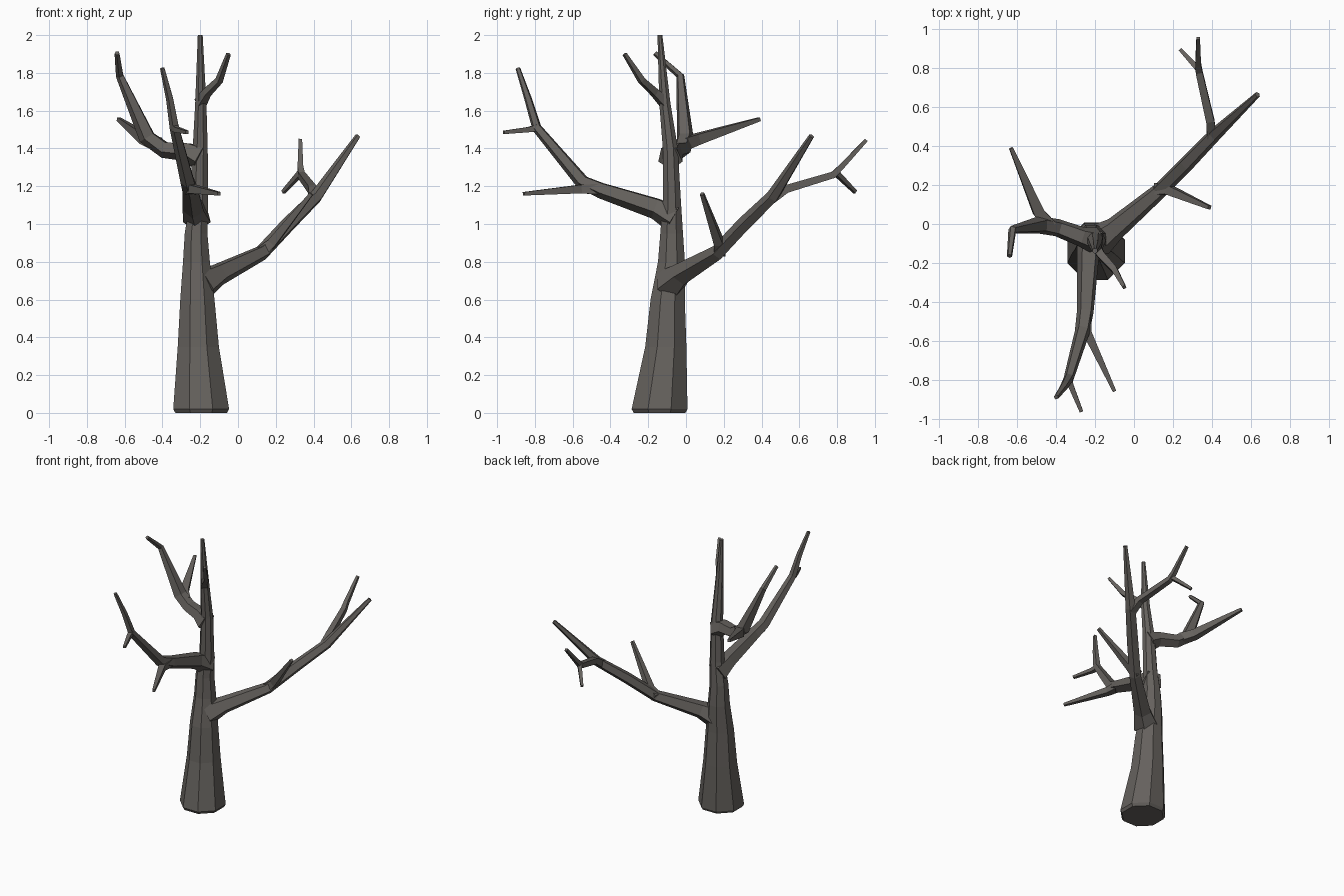
import bpy, bmesh, math
from mathutils import Vector

bark = bpy.data.materials.new("bark")
bark.diffuse_color = (0.13, 0.12, 0.11, 1)


def loft(name, rings):
    """Skin a list of equal-length rings into a closed flat-faced tube."""
    bm = bmesh.new()
    loops = [[bm.verts.new(p) for p in ring] for ring in rings]
    n = len(loops[0])
    for a, b in zip(loops, loops[1:]):
        for i in range(n):
            j = (i + 1) % n
            bm.faces.new((a[i], a[j], b[j], b[i]))
    bm.faces.new(loops[0][::-1])
    bm.faces.new(loops[-1])
    bmesh.ops.recalc_face_normals(bm, faces=bm.faces[:])
    me = bpy.data.meshes.new(name)
    bm.to_mesh(me)
    bm.free()
    me.materials.append(bark)
    ob = bpy.data.objects.new(name, me)
    bpy.context.collection.objects.link(ob)
    return ob


def limb(name, path, sides=4):
    """Tapered tube along (x, y, z, radius) points, rings square to the path."""
    pts = [Vector(p[:3]) for p in path]
    side = None
    rings = []
    for k, p in enumerate(pts):
        t = (pts[min(k + 1, len(pts) - 1)] - pts[max(k - 1, 0)]).normalized()
        ref = Vector((0, 0, 1)) if side is None else side
        side = (ref - t * ref.dot(t)).normalized()
        up = t.cross(side)
        r = path[k][3]
        rings.append([p + r * (side * math.cos(a) + up * math.sin(a))
                      for a in (2 * math.pi * (i + 0.5) / sides for i in range(sides))])
    return loft(name, rings)


# Trunk: level eight-sided rings (x, y, z, radius)
trunk = [(-.195, -.14, 0, .148), (-.195, -.14, .02, .16), (-.21, -.107, .35, .118),
         (-.215, -.097, .6, .098), (-.22, -.077, .8, .077), (-.222, -.076, .95, .065),
         (-.207, -.075, 1.12, .052), (-.2, -.083, 1.4, .043),
         (-.197, -.112, 1.64, .032), (-.2, -.138, 2, .014)]
loft("trunk", [[(x + r * math.cos(a), y + r * math.sin(a), z)
                for a in (math.pi * (i + .5) / 4 for i in range(8))]
               for x, y, z, r in trunk])

# Right rear bough with its twigs
limb("right_bough", [(-.19, -.09, .68, .09), (-.1, -.025, .735, .062), (.13, .17, .85, .042),
                     (.27, .31, 1.0, .041), (.415, .46, 1.145, .036), (.635, .665, 1.465, .015)], 5)
limb("right_lower_twig", [(.12, .18, .85, .042), (.18, .175, .9, .034), (.388, .085, 1.16, .014)])
limb("right_upper_twig", [(.40, .45, 1.13, .035), (.392, .53, 1.185, .03),
                          (.335, .78, 1.26, .025), (.33, .82, 1.3, .021), (.33, .955, 1.445, .013)])
limb("right_tip_twig", [(.335, .79, 1.275, .02), (.24, .895, 1.17, .013)])

# Front bough with its twigs
limb("front_bough", [(-.215, -.06, 1.03, .078), (-.235, -.16, 1.085, .06),
                     (-.25, -.45, 1.18, .045), (-.265, -.55, 1.225, .04),
                     (-.335, -.79, 1.51, .027), (-.36, -.835, 1.66, .021),
                     (-.4, -.89, 1.825, .013)], 5)
limb("front_lower_twig", [(-.25, -.46, 1.185, .04), (-.24, -.56, 1.185, .032),
                          (-.1, -.86, 1.16, .013)])
limb("front_tip_twig", [(-.335, -.785, 1.51, .026), (-.325, -.83, 1.5, .02),
                        (-.27, -.965, 1.485, .013)])

# Left bough with its twigs
limb("left_bough", [(-.2, -.085, 1.35, .07), (-.27, -.065, 1.385, .053),
                    (-.39, -.02, 1.395, .047), (-.48, -.005, 1.46, .047),
                    (-.625, -.03, 1.785, .022), (-.64, -.165, 1.905, .014)], 5)
limb("left_rear_twig", [(-.43, -.01, 1.425, .045), (-.49, .06, 1.45, .04),
                        (-.632, .39, 1.555, .014)])

# Small fork near the crown
limb("crown_twig", [(-.2, -.11, 1.64, .036), (-.165, -.165, 1.695, .027),
                    (-.1, -.235, 1.76, .022), (-.05, -.325, 1.9, .013)])
